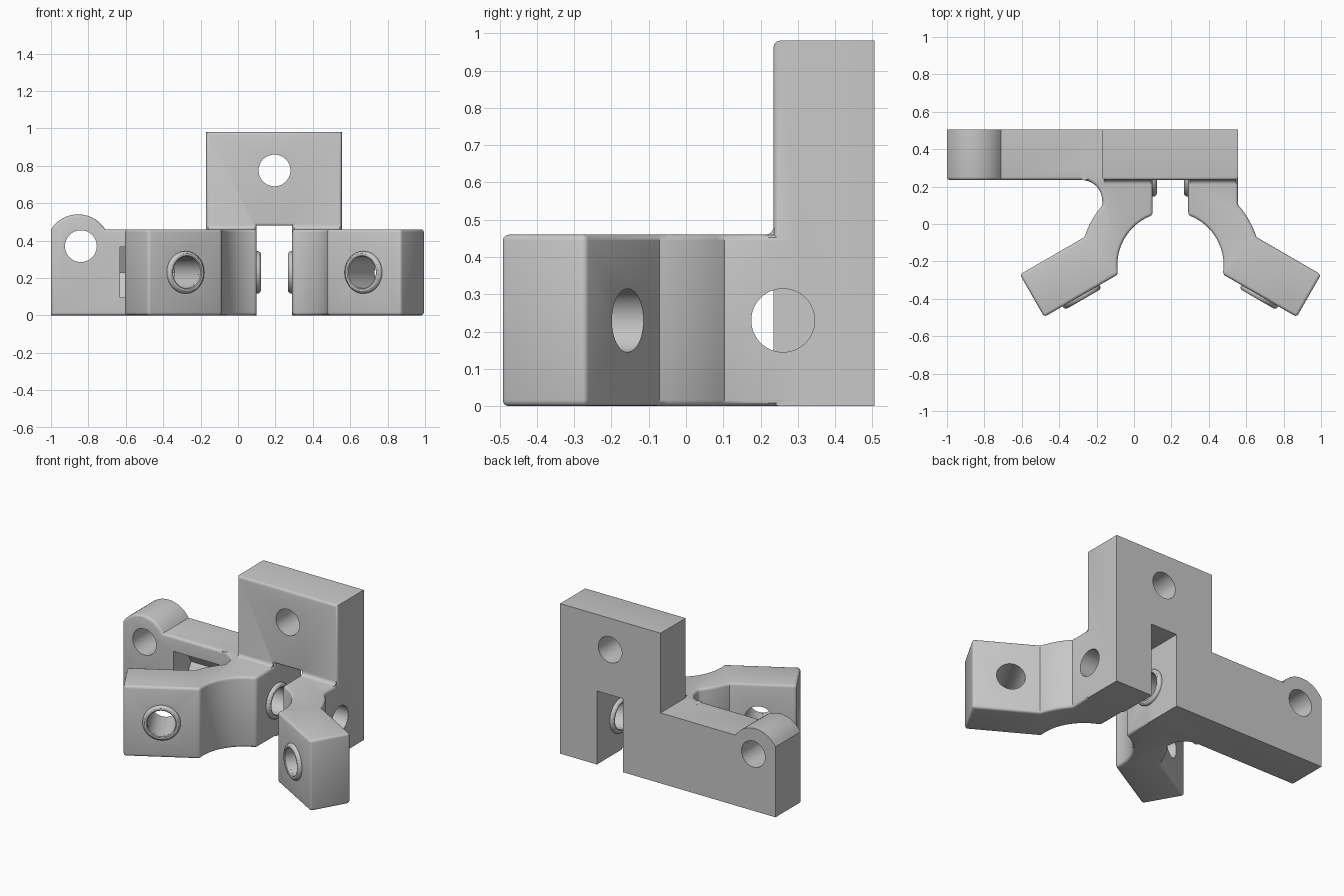
import bpy, bmesh
from math import cos, sin, radians
from mathutils import Vector, Matrix

cube = bpy.data.objects.get("Cube")
if cube:
    bpy.data.objects.remove(cube, do_unlink=True)

grey = bpy.data.materials.new("matte grey")
grey.use_nodes = True
colour = (0.58, 0.58, 0.58, 1)
grey.diffuse_color = colour
grey.node_tree.nodes["Principled BSDF"].inputs["Base Color"].default_value = colour

MID = 0.195          # centre line of the two jaws
FRONT, BACK = 0.235, 0.505
BORE = 0.085
ROUND = 0.016
AXLE_Y, AXLE_Z = 0.26, 0.23


def arc(cx, cy, r, start, end, n):
    angles = [radians(start + (end - start) * i / n) for i in range(n + 1)]
    return [(cx + r * cos(a), cy + r * sin(a)) for a in angles]


def finish(name, bm):
    bmesh.ops.recalc_face_normals(bm, faces=bm.faces[:])
    mesh = bpy.data.meshes.new(name)
    bm.to_mesh(mesh)
    bm.free()
    mesh.materials.append(grey)
    obj = bpy.data.objects.new(name, mesh)
    bpy.context.collection.objects.link(obj)
    return obj


def prism(name, points, place, low, high, rounded=None):
    """Extrude a profile; rounded(edge) picks the edges to soften."""
    bm = bmesh.new()
    ends = [[bm.verts.new(place(u, v, w)) for u, v in points] for w in (low, high)]
    n = len(points)
    bm.faces.new(ends[0])
    bm.faces.new(ends[1][::-1])
    for i in range(n):
        j = (i + 1) % n
        bm.faces.new((ends[0][i], ends[0][j], ends[1][j], ends[1][i]))
    bmesh.ops.recalc_face_normals(bm, faces=bm.faces[:])
    if rounded:
        edges = [e for e in bm.edges if rounded(e)]
        bmesh.ops.bevel(bm, geom=edges, offset=ROUND, segments=3, profile=0.5,
                        affect='EDGES', clamp_overlap=False)
    return finish(name, bm)


def along(origin, direction):
    turn = Vector(direction).to_track_quat('Z', 'Y').to_matrix().to_4x4()
    return Matrix.Translation(origin) @ turn


def rod(name, start, direction, length, radius=BORE):
    bm = bmesh.new()
    d = Vector(direction).normalized()
    bmesh.ops.create_cone(bm, cap_ends=True, segments=48, radius1=radius, radius2=radius,
                          depth=length, matrix=along(Vector(start) + d * length / 2, d))
    return finish(name, bm)


def combine(target, tool, operation):
    tool.hide_render = True
    mod = target.modifiers.new(operation, 'BOOLEAN')
    mod.operation, mod.solver, mod.object = operation, 'EXACT', tool
    bpy.context.view_layer.objects.active = target
    bpy.ops.object.modifier_apply(modifier=mod.name)
    bpy.data.objects.remove(tool, do_unlink=True)


def smooth(obj):
    bpy.ops.object.select_all(action='DESELECT')
    obj.select_set(True)
    bpy.context.view_layer.objects.active = obj
    bpy.ops.object.shade_smooth_by_angle(angle=radians(32))


def plan(x, y, z): return (x, y, z)
def upright(x, z, y): return (x, y, z)
def sideways(y, z, x): return (x, y, z)


# Back wall: upright plate, notch between the jaws, side bar with a round ear
ear = arc(-0.855, 0.369, 0.171, 32, 148, 14)
ear[-1] = (-1, 0.46)
outline = [(-1, 0), (0.1, 0), (0.1, 0.48), (0.29, 0.48), (0.29, 0), (0.555, 0),
           (0.555, 0.98), (-0.17, 0.98), (-0.17, 0.46)] + ear
body = prism("bracket_body", outline, upright, FRONT, BACK,
             lambda e: all(abs(v.co.y - FRONT) < 0.001 for v in e.verts))


# Jaws: curved inside and out, with an arm splayed at thirty degrees
def jaw_edge(e):
    return min(v.co.y for v in e.verts) < 0.23 and e.calc_face_angle(0) > radians(50)


for side, name in ((1, "left_jaw"), (-1, "right_jaw")):
    half = [(0.095, 0.3)] + arc(0, -0.22, 0.284, 70.45, -10, 20)
    half += [(0.675, -0.497), (0.805, -0.27)] + arc(0, -0.22, 0.484, 18, 41.94, 8)
    points = [(MID + side * x, y) for x, y in half]
    if side > 0:
        points.append((0.555, 0.3))
    else:
        points += arc(-0.28, 0.125, 0.11, 0, 90, 10) + [(-0.28, 0.3)]
    combine(body, prism(name, points, plan, 0, 0.46, jaw_edge), 'UNION')

# Small coves where the plate meets the jaw tops
cove = arc(FRONT - 0.022, 0.482, 0.022, -90, 0, 4)
cove += [(FRONT + 0.02, 0.482), (FRONT + 0.02, 0.45), (FRONT - 0.022, 0.45)]
for low, high in ((-0.16, 0.09), (0.3, 0.545)):
    combine(body, prism("plate_cove", cove, sideways, low, high), 'UNION')

# Nut pocket in the side bar
hexagon = arc(AXLE_Y, AXLE_Z, 0.156, 0, 300, 5)
combine(body, prism("nut_pocket", hexagon, sideways, -0.63, -0.2), 'DIFFERENCE')

# Bores through plate, ear, jaws and arms
bores = [((MID, 0.1, 0.775), (0, 1, 0), 0.6), ((-0.84, 0.1, 0.37), (0, 1, 0), 0.6),
         ((-0.3, AXLE_Y, AXLE_Z), (1, 0, 0), 1)]
collars = []
for side, name in ((1, "left"), (-1, "right")):
    normal = Vector((-side * 0.5, -0.866, 0))
    seat = Vector((MID + side * 0.4775, -0.3835, AXLE_Z))
    bores.append((seat + normal * 0.1, -normal, 0.46))
    collars.append((name + "_arm_collar", seat, normal))
    collars.append((name + "_jaw_collar", (MID + side * 0.095, AXLE_Y, AXLE_Z), (-side, 0, 0)))
for start, direction, length in bores:
    combine(body, rod("bore", start, direction, length), 'DIFFERENCE')
smooth(body)

# Raised collars around the bolt bores
ring = [(BORE, 0), (BORE, 0.018), (0.09, 0.022), (0.1, 0.022), (0.108, 0.017),
        (0.113, 0.009), (0.113, 0)]
for name, seat, normal in collars:
    bm = bmesh.new()
    verts = [bm.verts.new((r, 0, h)) for r, h in ring]
    edges = [bm.edges.new(pair) for pair in zip(verts, verts[1:])]
    bmesh.ops.spin(bm, geom=verts + edges, axis=(0, 0, 1), cent=(0, 0, 0),
                   angle=radians(360), steps=48, use_merge=True)
    bmesh.ops.transform(bm, matrix=along(seat, normal), verts=bm.verts[:])
    smooth(finish(name, bm))
